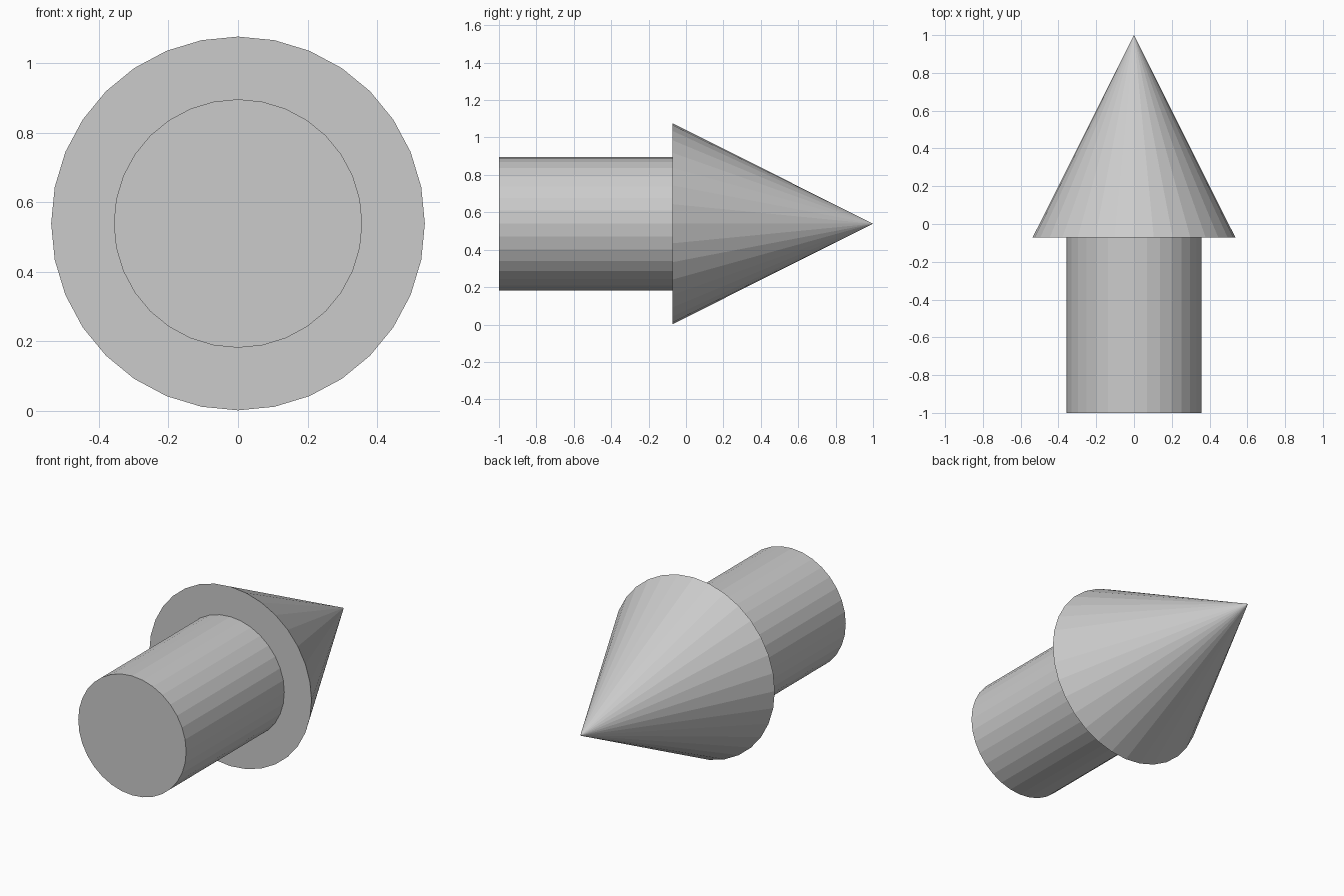
import bpy, bmesh
from math import sin, cos, tau

if "Cube" in bpy.data.objects:
    bpy.data.objects.remove(bpy.data.objects["Cube"])

SIDES = 32
CENTRE_Z = 0.539

# Arrow outline as (radius, y), from the shaft's flat end to the pointed tip
profile = [(0.357, -1.0), (0.357, -0.072), (0.537, -0.072)]
TIP_Y = 1.0

bm = bmesh.new()


def ring(radius, y):
    return [bm.verts.new((radius * sin(tau * i / SIDES), y,
                          CENTRE_Z + radius * cos(tau * i / SIDES)))
            for i in range(SIDES)]


rings = [ring(r, y) for r, y in profile]

# Shaft end cap
bm.faces.new(rings[0])

# Shaft wall and the flat shoulder under the head
for a, b in zip(rings, rings[1:]):
    for i in range(SIDES):
        j = (i + 1) % SIDES
        bm.faces.new((a[i], a[j], b[j], b[i]))

# Cone head
tip = bm.verts.new((0, TIP_Y, CENTRE_Z))
for i in range(SIDES):
    bm.faces.new((rings[-1][i], rings[-1][(i + 1) % SIDES], tip))

bmesh.ops.recalc_face_normals(bm, faces=bm.faces[:])
mesh = bpy.data.meshes.new("arrow")
bm.to_mesh(mesh)
bm.free()
bpy.context.collection.objects.link(bpy.data.objects.new("arrow", mesh))
